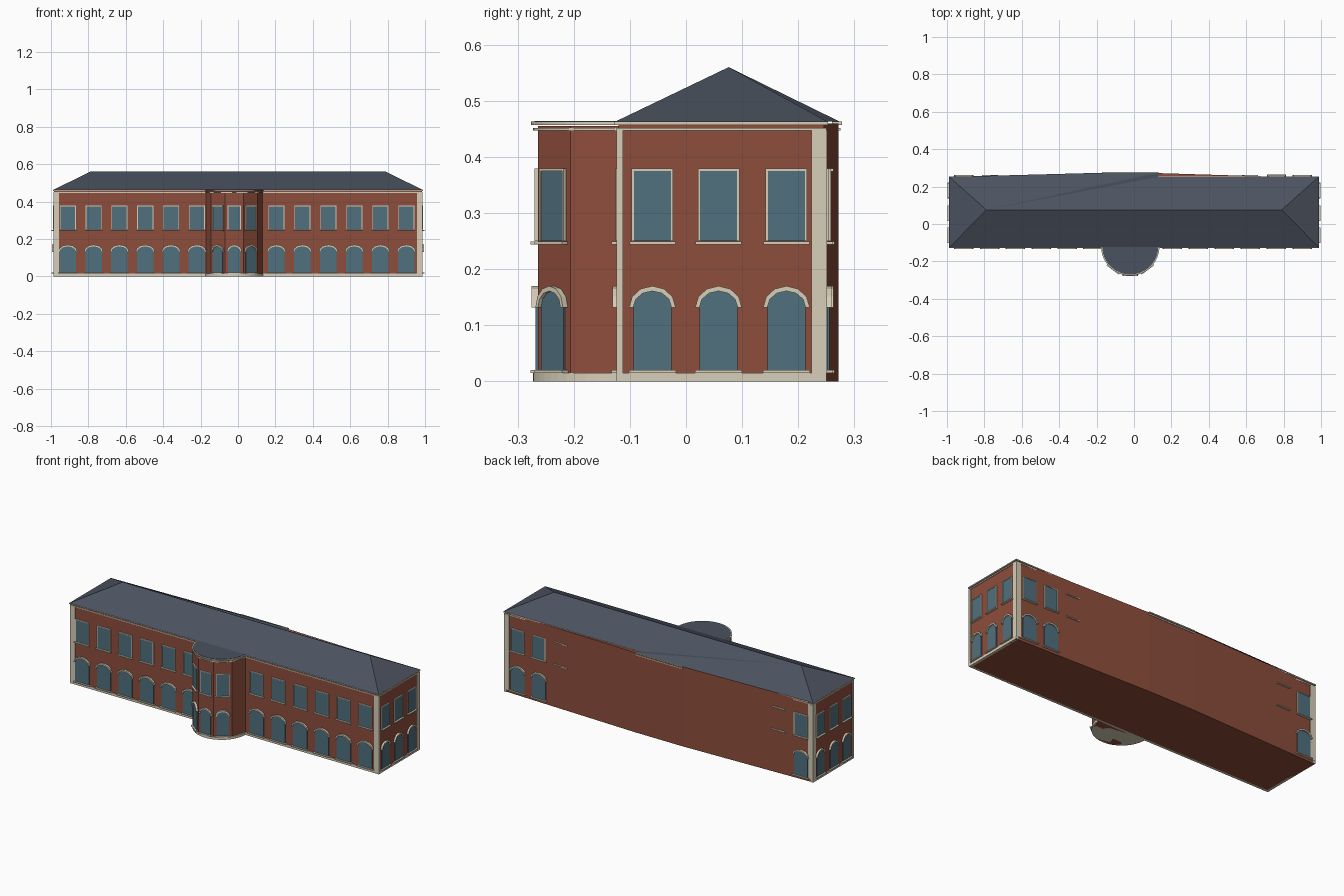
import bpy, bmesh
from math import sin, cos, pi, radians
from mathutils import Matrix, Vector

if "Cube" in bpy.data.objects:
    bpy.data.objects.remove(bpy.data.objects["Cube"])


def material(name, rgb):
    m = bpy.data.materials.new(name)
    m.diffuse_color = (*rgb, 1)
    m.use_nodes = True
    m.node_tree.nodes["Principled BSDF"].inputs["Base Color"].default_value = m.diffuse_color
    return m


BRICK = material("brick", (0.27, 0.075, 0.045))
STONE = material("stone", (0.68, 0.62, 0.48))
GLASS = material("glass", (0.08, 0.16, 0.21))
SLATE = material("slate", (0.07, 0.085, 0.115))


def finish(bm, name, mat, recalc=True):
    if recalc:
        bmesh.ops.recalc_face_normals(bm, faces=bm.faces)
    me = bpy.data.meshes.new(name)
    bm.to_mesh(me)
    bm.free()
    me.materials.append(mat)
    ob = bpy.data.objects.new(name, me)
    bpy.context.collection.objects.link(ob)
    return ob


def prism(bm, pts, d0, d1, M=Matrix()):
    """Extrude a 2D outline along local z from d0 to d1."""
    a = [bm.verts.new(M @ Vector((u, v, d0))) for u, v in pts]
    b = [bm.verts.new(M @ Vector((u, v, d1))) for u, v in pts]
    n = len(pts)
    bm.faces.new(a[::-1])
    bm.faces.new(b)
    for i in range(n):
        j = (i + 1) % n
        bm.faces.new((a[i], a[j], b[j], b[i]))


def box(bm, u0, u1, v0, v1, d0, d1, M=Matrix()):
    prism(bm, [(u0, v0), (u1, v0), (u1, v1), (u0, v1)], d0, d1, M)


def wall_frame(x, y, ang):
    """u runs along the wall, v up, w outward; ang 0 faces -y, 90 faces +x."""
    a = radians(ang)
    return Matrix(((cos(a), 0, sin(a), x), (sin(a), 0, -cos(a), y),
                   (0, 1, 0, 0), (0, 0, 0, 1)))


def arch(w, spring, rise, n=6):
    return [(w / 2 * cos(pi * i / n), spring + rise * sin(pi * i / n)) for i in range(n + 1)]


glass, trim = bmesh.new(), bmesh.new()


def upper_window(M, w):
    h = w / 2
    box(glass, -h, h, 0.25, 0.375, -0.002, 0.004, M)
    t = 0.004
    for u0, u1, v0, v1 in ((-h - t, -h, 0.25, 0.379), (h, h + t, 0.25, 0.379),
                           (-h, h, 0.375, 0.379)):
        box(trim, u0, u1, v0, v1, -0.002, 0.006, M)
    sill(M, w, 0.249)


def sill(M, w, z):
    box(trim, -w / 2 - 0.008, w / 2 + 0.008, z - 0.005, z, -0.002, 0.013, M)


def lower_window(M, w):
    prism(glass, [(-w / 2, 0.018), (w / 2, 0.018)] + arch(w, 0.132, 0.03), -0.002, 0.004, M)
    prism(trim, arch(w + 0.015, 0.132, 0.038) + arch(w, 0.132, 0.029)[::-1], -0.002, 0.011, M)
    sill(M, w, 0.02)


def bay(M, wu, wl):
    upper_window(M, wu)
    lower_window(M, wl)


# front bays
X, YF, YB = 0.983, -0.12, 0.246
for i in range(6):
    for x in (-0.91 + i * 0.138, 0.205 + i * 0.139):
        bay(wall_frame(x, YF, 0), 0.078, 0.088)
# end bays
for s in (-1, 1):
    for y in (-0.06, 0.058, 0.179):
        bay(wall_frame(s * X, y, 90 * s), 0.066, 0.068)
# back bays: inner ones are buried by the bulging wall
for x in (0.9, 0.762, -0.91):
    bay(wall_frame(x, 0.252 if x == 0.762 else 0.249, 180), 0.078, 0.088)
for x in (0.62, -0.77):
    for z in (0.249, 0.379):
        sill(wall_frame(x, 0.25, 180), 0.07, z)
# bow bays
BX, R, STEP = -0.02, 0.152, 37
ap = R * cos(radians(STEP / 2))
for a in (-STEP, 0, STEP):
    t = radians(a)
    bay(wall_frame(BX + ap * sin(t), YF - ap * cos(t), a), 0.064, 0.066)
finish(glass, "window_panes", GLASS)
finish(trim, "window_surrounds", STONE)

# main walls with shallow bulge at the back
walls = bmesh.new()
prism(walls, [(-X, YF), (X, YF), (X, YB), (0.13, 0.272), (-0.17, 0.272), (-X, YB)], 0, 0.46)
finish(walls, "main_walls", BRICK)


def bow(r, angles):
    return [(BX + r * sin(radians(a)), YF - r * cos(radians(a))) for a in angles]


# faceted bow
bow_wall = bmesh.new()
prism(bow_wall, bow(R, (-90, -55.5, -18.5, 18.5, 55.5, 90)), 0, 0.455)
finish(bow_wall, "bow_walls", BRICK)

# stone bands: plinth and two-step cornice
bands = bmesh.new()
ring = [-90 + 7.5 * i for i in range(25)]
for z0, z1, o in ((0, 0.015, 0.004), (0.447, 0.452, 0.004), (0.457, 0.463, 0.007)):
    box(bands, -X - o, X + o, YF - o, YF + 0.01, z0, z1)
    for s in (-1, 1):
        x0, x1 = sorted((s * (X + o), s * (X - 0.01)))
        box(bands, x0, x1, YF, YB + o, z0, z1)
    prism(bands, bow(0.149 + o, ring), z0, z1)
    if z0:
        box(bands, -0.17, 0.13, 0.26, 0.271 + o, z0, z1)
        box(bands, -X - o, X + o, YB - 0.01, YB + o, z0, z1)
finish(bands, "plinth_and_cornice", STONE)

# corner pilasters
pil = bmesh.new()
for s in (-1, 1):
    for y0, y1 in ((YF - 0.004, YF + 0.008), (YB - 0.022, YB + 0.005)):
        x0, x1 = sorted((s * 0.956, s * (X + 0.004)))
        box(pil, x0, x1, y0, y1, 0.015, 0.447)
finish(pil, "corner_pilasters", STONE)

# hipped roof and flat bow roof
roof = bmesh.new()
E, T = 0.463, 0.56
e = [roof.verts.new((x, y, E)) for x, y in (
    (-0.988, -0.126), (0.988, -0.126), (0.988, 0.252), (0.13, 0.252),
    (0.13, 0.274), (-0.17, 0.274), (-0.988, 0.252))]
rl, rr = roof.verts.new((-0.79, 0.076, T)), roof.verts.new((0.79, 0.076, T))
for f in ((e[0], e[1], rr, rl), (e[1], e[2], rr), (e[2], e[3], rr), (e[3], rl, rr),
          (e[3], e[4], rl), (e[4], e[5], rl), (e[5], e[6], rl), (e[6], e[0], rl), e[::-1]):
    roof.faces.new(f)
finish(roof, "hip_roof", SLATE)
cap = bmesh.new()
prism(cap, bow(0.15, ring), 0.458, 0.4645)
finish(cap, "bow_roof", SLATE)
